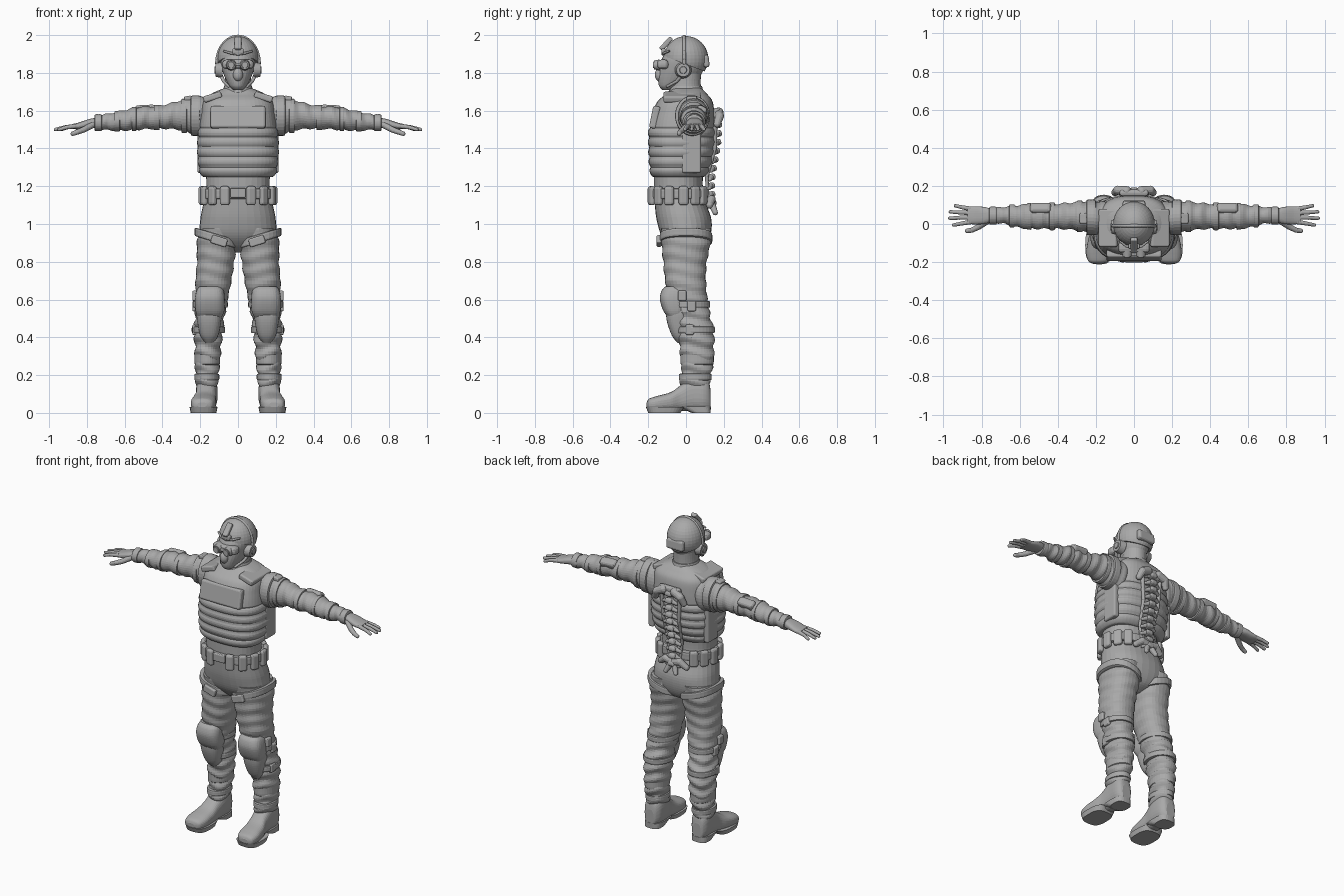
import bpy, bmesh, math
from mathutils import Matrix, Vector, Euler

if "Cube" in bpy.data.objects:
    bpy.data.objects.remove(bpy.data.objects["Cube"])

grey = bpy.data.materials.new("plain_grey")
grey.use_nodes = True
grey.diffuse_color = (0.4, 0.4, 0.4, 1)
grey.node_tree.nodes["Principled BSDF"].inputs["Base Color"].default_value = grey.diffuse_color
parts = []


def finish(name, bm, mirror=False):
    bmesh.ops.recalc_face_normals(bm, faces=bm.faces)
    mesh = bpy.data.meshes.new(name)
    bm.to_mesh(mesh)
    bm.free()
    mesh.materials.append(grey)
    obj = bpy.data.objects.new(name, mesh)
    bpy.context.collection.objects.link(obj)
    if mirror:
        obj.modifiers.new("mirror", "MIRROR")
    parts.append(obj)
    return obj


def spline(a, b, c, d, t):
    return [0.5 * (2 * q + (r - p) * t + (2 * p - 5 * q + 4 * r - s) * t * t
                   + (3 * q - p - 3 * r + s) * t ** 3) for p, q, r, s in zip(a, b, c, d)]


def loft(name, rows, axis=2, power=2, steps=5, sides=32, ripple=None, tilt=0, mirror=False):
    """Rows hold position along the axis, then low and high limits on the other two axes."""
    bm, rings = bmesh.new(), []
    others = [i for i in range(3) if i != axis]
    path = [rows[0]] + list(rows) + [rows[-1]]
    fine = [spline(*path[i:i + 4], k / steps) for i in range(len(rows) - 1) for k in range(steps)]
    for t, u0, u1, v0, v1 in fine + [rows[-1]]:
        ring = []
        for k in range(sides):
            a = math.tau * k / sides
            grow = ripple(t, a) if ripple else 0
            p = Vector()
            p[axis] = t
            for i, lo, hi, f in ((others[0], u0, u1, math.cos(a)), (others[1], v0, v1, math.sin(a))):
                p[i] = (lo + hi) / 2 + ((hi - lo) / 2 + grow) * math.copysign(abs(f) ** (2 / power), f)
            p[axis] += tilt * (p[others[0]] - (u0 + u1) / 2)
            ring.append(bm.verts.new(p))
        rings.append(ring)
    for r, s in zip(rings, rings[1:]):
        for k in range(sides):
            bm.faces.new((r[k - 1], r[k], s[k], s[k - 1]))
    bm.faces.new(rings[0])
    bm.faces.new(rings[-1])
    return finish(name, bm, mirror)


def band(name, at, width, limits, axis=2, puff=0.008, **kw):
    """Padded strap around a limb."""
    u0, u1, v0, v1 = limits
    rows = [(at + f * width / 2, u0 - g * puff, u1 + g * puff, v0 - g * puff, v1 + g * puff)
            for f, g in ((-1, -1), (-0.9, 0.8), (0, 1), (0.9, 0.8), (1, -1))]
    return loft(name, rows, axis, steps=2, **kw)


def block(name, loc, size, rot=(0, 0, 0), soft=0.3, mirror=False):
    bm = bmesh.new()
    bmesh.ops.create_cube(bm, size=1)
    bmesh.ops.scale(bm, vec=size, verts=bm.verts)
    bmesh.ops.bevel(bm, geom=bm.edges[:], offset=min(size) * soft, segments=3, profile=0.5, affect="EDGES")
    bm.transform(Matrix.Translation(loc) @ Euler(rot).to_matrix().to_4x4())
    return finish(name, bm, mirror)


def blob(name, loc, radii, mirror=False, cut=None):
    bm = bmesh.new()
    bmesh.ops.create_uvsphere(bm, u_segments=32, v_segments=20, radius=1)
    bm.transform(Matrix.Translation(loc) @ Matrix.Diagonal((*radii, 1)))
    if cut:
        geom = bm.verts[:] + bm.edges[:] + bm.faces[:]
        res = bmesh.ops.bisect_plane(bm, geom=geom, plane_co=cut[0], plane_no=cut[1], clear_inner=True)
        bmesh.ops.holes_fill(bm, edges=[e for e in res["geom_cut"] if isinstance(e, bmesh.types.BMEdge)])
    return finish(name, bm, mirror)


def disc(name, loc, radius, depth, axis="Y", mirror=False):
    bm = bmesh.new()
    bmesh.ops.create_cone(bm, cap_ends=True, segments=28, radius1=radius, radius2=radius * 0.8, depth=depth)
    turn = Matrix.Rotation(math.pi / 2, 4, "X" if axis == "Y" else "Y")
    bm.transform(Matrix.Translation(loc) @ turn)
    return finish(name, bm, mirror)


def tube(name, points, radius, mirror=False, end=0.7):
    """Round limb with a domed tip."""
    bm = bmesh.new()
    pts = [Vector(p) for p in points]
    for i, p in enumerate(pts):
        r = radius * (1 - (1 - end) * i / (len(pts) - 1))
        bmesh.ops.create_uvsphere(bm, u_segments=14, v_segments=8, radius=r, matrix=Matrix.Translation(p))
        if i:
            d = p - pts[i - 1]
            m = Matrix.Translation((p + pts[i - 1]) / 2) @ d.to_track_quat("Z", "Y").to_matrix().to_4x4()
            bmesh.ops.create_cone(bm, segments=14, radius1=last, radius2=r, depth=d.length, matrix=m)
        last = r
    return finish(name, bm, mirror)


# Torso: padded vest with ribs below the chest plate
def vest_ribs(z, a):
    if z > 1.51:
        return 0
    return 0.012 * abs(math.sin((z - 1.25) * math.pi / 0.052)) ** 0.6 - 0.006


loft("vest", [(1.25, -.19, .19, -.18, .1), (1.3, -.205, .205, -.19, .125), (1.4, -.212, .212, -.195, .145),
              (1.5, -.205, .205, -.195, .15), (1.58, -.195, .195, -.18, .15), (1.65, -.182, .182, -.15, .14),
              (1.69, -.14, .14, -.1, .11), (1.72, -.07, .07, -.07, .08)],
     power=2.6, steps=10, sides=48, ripple=vest_ribs)
block("chest_plate", (0, -.165, 1.565), (.29, .04, .12), (-.2, 0, 0))
block("vest_shoulder_pad", (.135, -.02, 1.672), (.1, .2, .035), (0, .3, 0), mirror=True)
block("vest_side_panel", (.197, .03, 1.38), (.035, .1, .22), mirror=True)
loft("collar", [(1.66, -.1, .1, -.1, .1), (1.71, -.08, .08, -.09, .09), (1.73, -.073, .073, -.085, .085)])

# Hips and belt
loft("hips", [(.85, -.03, .03, -.03, .04), (.88, -.1, .1, -.08, .1), (.94, -.195, .195, -.13, .13),
              (1.02, -.2, .2, -.155, .135), (1.1, -.185, .185, -.165, .11), (1.18, -.168, .168, -.17, .09),
              (1.28, -.17, .17, -.17, .09)], power=2.3)
band("belt", 1.16, .055, (-.185, .185, -.18, .11), power=2.3)
block("belt_buckle", (0, -.192, 1.165), (.08, .02, .05))
for i, deg in enumerate((-69, -45, -20, 8, 32, 52)):
    a = math.radians(deg)
    block(f"belt_pouch_{i}", (.193 * math.cos(a), -.035 + .158 * math.sin(a), 1.15),
          (.032, .052, .1), (0, 0, a), .42, mirror=True)


# Legs: trousers with folds, thigh straps, knee pads and boots
def folds(z, a):
    strength = .006 if z < .55 else .003
    return strength * math.sin(z * 85 + 1.3 * math.sin(a * 2))


loft("trouser_leg", [(.1, .12, .215, -.02, .11), (.17, .108, .222, -.03, .125), (.25, .1, .225, -.02, .14),
                     (.35, .09, .228, -.035, .148), (.45, .08, .232, -.045, .143), (.55, .065, .225, -.075, .12),
                     (.7, .035, .225, -.11, .105), (.8, .02, .217, -.12, .11), (.9, .008, .218, -.13, .13),
                     (.98, .02, .2, -.13, .13)], power=2.3, steps=8, ripple=folds, mirror=True)
band("thigh_strap", .925, .045, (.008, .222, -.132, .132), tilt=.3, power=2.3, mirror=True)
block("thigh_buckle", (.1, -.143, .91), (.085, .025, .045), (0, -.3, 0), mirror=True)
band("knee_strap_upper", .575, .035, (.062, .23, -.08, .12), mirror=True)
band("knee_strap_lower", .44, .035, (.077, .237, -.05, .145), mirror=True)
band("shin_wrap", .29, .07, (.1, .225, -.025, .142), puff=.005, mirror=True)
band("ankle_wrap", .19, .035, (.107, .223, -.03, .128), mirror=True)
loft("knee_pad", [(.5, .09, .21, -.09, -.02), (.54, .072, .225, -.12, 0), (.6, .07, .228, -.138, 0),
                  (.645, .075, .22, -.13, 0), (.668, .09, .205, -.11, -.02)], power=2.8, mirror=True)
loft("shin_guard", [(.37, .13, .175, -.045, .02), (.41, .105, .2, -.075, .02), (.48, .09, .215, -.1, .02),
                    (.54, .085, .22, -.105, .02), (.56, .1, .205, -.09, .01)], power=2.6, mirror=True)
for i, (y, z) in enumerate(((-.02, .62), (.03, .565), (.02, .44))):
    block(f"knee_buckle_{i}", (.228, y, z), (.028, .045, .055), mirror=True)
loft("boot", [(-.208, .165, .215, .03, .055), (-.195, .135, .24, .015, .075), (-.15, .118, .25, .01, .09),
              (-.08, .115, .24, .01, .11), (-.03, .115, .225, .01, .145), (.03, .108, .222, .01, .19),
              (.09, .11, .222, .01, .19), (.12, .125, .21, .015, .165), (.13, .14, .195, .02, .12)],
     axis=1, power=2.6, mirror=True)
loft("boot_sole", [(0, .115, .25, -.2, -.03), (.03, .108, .256, -.212, -.01)], power=3, steps=1, mirror=True)
loft("boot_heel", [(0, .115, .22, .03, .13), (.035, .11, .223, -.05, .132)], power=3, steps=1, mirror=True)


# Arms along x, with sleeves, straps and elbow pads
def sleeve_folds(x, a):
    return .004 * math.sin(x * 90 + 1.5 * math.sin(a))


loft("sleeve", [(.13, -.05, .11, 1.47, 1.66), (.19, -.06, .12, 1.455, 1.675), (.25, -.045, .12, 1.48, 1.67),
                (.32, -.03, .113, 1.5, 1.65), (.42, -.025, .105, 1.505, 1.625), (.52, -.025, .105, 1.5, 1.62),
                (.6, -.02, .1, 1.495, 1.603), (.68, .0, .09, 1.497, 1.585), (.76, .01, .08, 1.5, 1.57)],
     axis=0, steps=8, ripple=sleeve_folds, mirror=True)
for i, (x, w, lim) in enumerate(((.225, .05, (-.05, .12, 1.475, 1.672)), (.285, .03, (-.035, .115, 1.49, 1.655)),
                                 (.43, .03, (-.025, .105, 1.505, 1.622)), (.55, .025, (-.022, .102, 1.5, 1.612)),
                                 (.64, .03, (-.01, .095, 1.497, 1.59)), (.74, .04, (.005, .083, 1.5, 1.573)))):
    band(f"arm_strap_{i}", x, w, lim, axis=0, mirror=True)
block("shoulder_buckle", (.265, .03, 1.665), (.04, .055, .025), (0, .15, 0), mirror=True)
block("elbow_pad", (.49, .075, 1.59), (.11, .055, .075), (-.5, .05, 0), mirror=True)

# Hands
loft("palm", [(.74, .012, .078, 1.51, 1.565), (.79, 0, .09, 1.508, 1.555), (.84, -.002, .093, 1.502, 1.538),
              (.875, .002, .09, 1.502, 1.53)], axis=0, power=2.5, mirror=True)
for name, y, tip in (("index", .01, .955), ("middle", .035, .975), ("ring", .058, .972), ("little", .08, .945)):
    out = (y - .045) * .45
    tube(name + "_finger", [(.86, y, 1.518), ((.86 + tip) / 2, y + out / 2, 1.512), (tip - .008, y + out, 1.5)],
         .0125, mirror=True)
tube("thumb", [(.77, .015, 1.525), (.815, -.015, 1.5), (.85, -.032, 1.487), (.875, -.036, 1.478)], .017, mirror=True)

# Head and neck
loft("neck", [(1.66, -.08, .08, -.085, .085), (1.74, -.07, .07, -.08, .078), (1.82, -.07, .07, -.07, .08)])
loft("face_mask", [(1.71, -.025, .025, -.125, -.06), (1.73, -.045, .045, -.142, -.02), (1.77, -.067, .067, -.148, .06),
                   (1.82, -.085, .085, -.14, .095), (1.87, -.093, .093, -.13, .1), (1.92, -.09, .09, -.1, .1)])
blob("nose_guard", (0, -.14, 1.79), (.026, .025, .035))
blob("helmet", (0, 0, 1.875), (.109, .118, .12), cut=((0, 0, 1.845), (0, .38, 1)))
block("goggle_strap", (0, -.122, 1.845), (.165, .06, .05), soft=.4)
disc("goggle_rim", (.036, -.155, 1.842), .029, .03, mirror=True)
disc("goggle_lens", (.036, -.168, 1.842), .02, .014, mirror=True)
block("goggle_bridge", (0, -.155, 1.845), (.03, .02, .016))
block("helmet_mount", (0, -.105, 1.955), (.036, .025, .085), (-.75, 0, 0))
block("mount_foot", (0, -.118, 1.915), (.06, .026, .03))
tube("brow_trim", [(.0, -.122, 1.9), (.04, -.117, 1.905), (.075, -.09, 1.915)], .008, mirror=True)
block("helmet_rear_plate", (0, .105, 1.862), (.12, .035, .065), (.1, 0, 0), .4)
disc("ear_cup", (.1, -.015, 1.815), .044, .036, axis="X", mirror=True)
disc("ear_cup_cap", (.117, -.015, 1.815), .022, .014, axis="X", mirror=True)
arc = [math.radians(d) for d in range(0, 91, 9)]
tube("headset_band", [(.112 * math.cos(a), -.01, 1.85 + .143 * math.sin(a)) for a in arc], .009, mirror=True, end=1)
tube("chin_strap", [(.092, -.02, 1.79), (.075, -.05, 1.755), (.05, -.1, 1.728)], .01, mirror=True)

# Back frame: linked vertebrae with side knobs
for i in range(11):
    f = i / 10
    y = .168 - .045 * math.sin(f * math.pi * .6) ** 3 + .01 * f
    z = 1.57 - .46 * f
    block(f"vertebra_{i}", (0, y, z), (.05, .045, .034), (.25, 0, 0), .4)
    tube(f"vertebra_arm_{i}", [(.015, y, z), (.045, y - .008, z - .012)], .015, mirror=True)
block("back_frame_top", (0, .163, 1.585), (.15, .035, .06), soft=.4)
tube("back_frame_shoulder", [(.04, .172, 1.59), (.085, .178, 1.57), (.1, .165, 1.53)], .027, mirror=True)
tube("back_frame_rail", [(.065, .155, 1.55), (.055, .152, 1.4), (.048, .11, 1.25), (.04, .115, 1.14)], .012, mirror=True)
tube("back_frame_hip", [(.01, .13, 1.12), (.05, .135, 1.13), (.09, .125, 1.1)], .026, mirror=True)
tube("back_frame_tail", [(.012, .135, 1.11), (.035, .155, 1.06)], .02, mirror=True)

# Smooth shading with crisp edges
for obj in bpy.context.view_layer.objects:
    obj.select_set(obj in parts)
bpy.context.view_layer.objects.active = parts[0]
bpy.ops.object.shade_smooth_by_angle(angle=math.radians(40))
